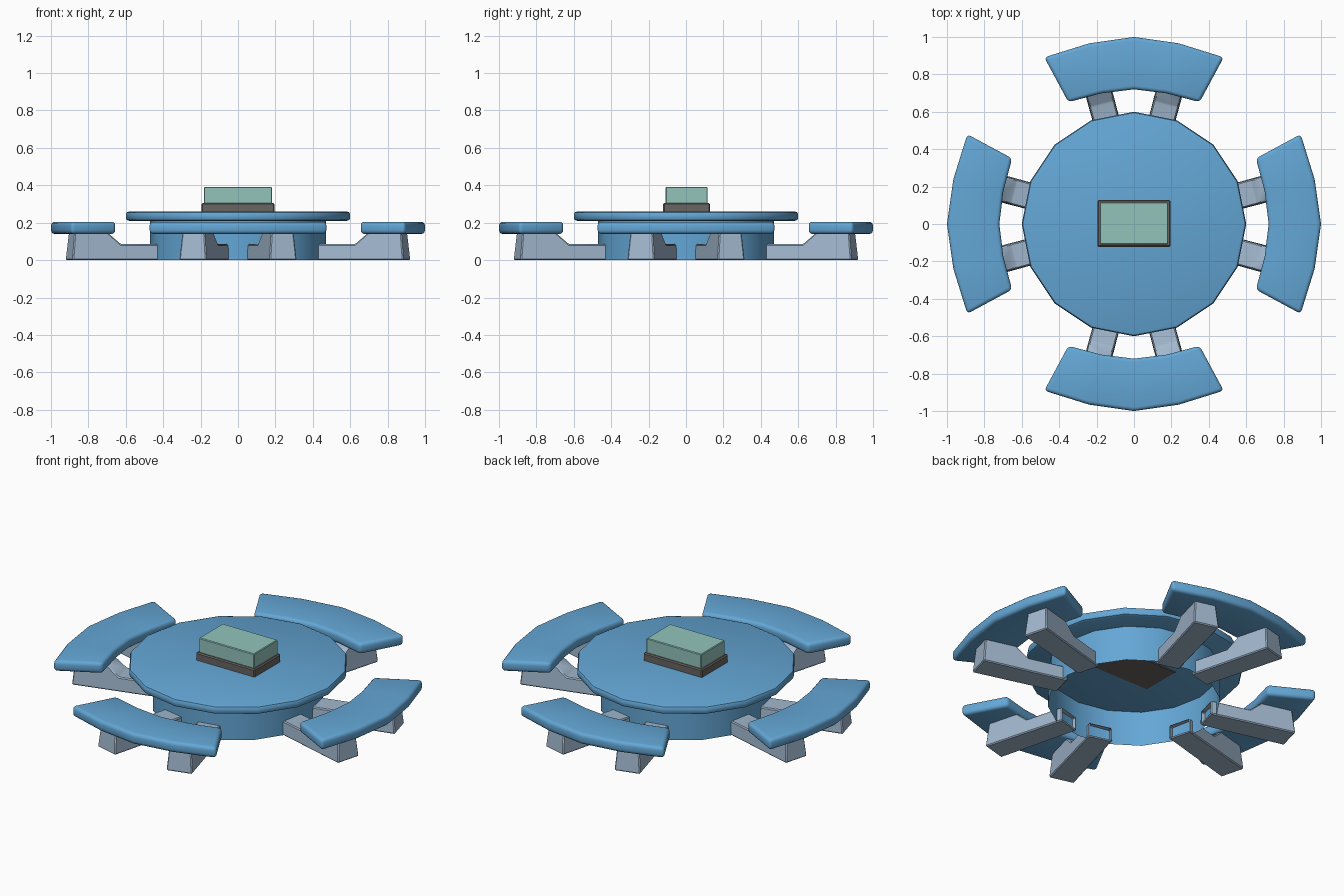
import bpy, bmesh
from math import radians, sin, cos, pi
from mathutils import Matrix

if "Cube" in bpy.data.objects:
    bpy.data.objects.remove(bpy.data.objects["Cube"])


def material(name, rgb):
    m = bpy.data.materials.new(name)
    m.use_nodes = True
    color = (*rgb, 1)
    m.diffuse_color = color
    m.node_tree.nodes["Principled BSDF"].inputs["Base Color"].default_value = color
    return m


BLUE = material("blue", (0.127, 0.385, 0.67))
STEEL = material("pale steel", (0.36, 0.48, 0.62))
TEAL = material("soft teal", (0.29, 0.55, 0.50))
GREY = material("warm grey", (0.14, 0.13, 0.12))


def finish(bm, name, mat, turn=0):
    """Turn the bmesh into a smooth shaded object with sharp hard edges."""
    bmesh.ops.rotate(bm, verts=bm.verts, matrix=Matrix.Rotation(turn, 3, 'Z'))
    mesh = bpy.data.meshes.new(name)
    for f in bm.faces:
        f.smooth = True
    bm.to_mesh(mesh)
    bm.free()
    mesh.set_sharp_from_angle(angle=radians(35))
    mesh.materials.append(mat)
    obj = bpy.data.objects.new(name, mesh)
    bpy.context.collection.objects.link(obj)
    return obj


def chamfer(bm, offset, segments):
    """Bevel every edge that turns more than a gentle curve."""
    bm.normal_update()
    bmesh.ops.recalc_face_normals(bm, faces=bm.faces)
    edges = [e for e in bm.edges if e.calc_face_angle(0) > radians(30)]
    bmesh.ops.bevel(bm, geom=edges, offset=offset, segments=segments,
                    profile=0.5, affect='EDGES', clamp_overlap=True)


def bridge(bm, a, b):
    n = len(a)
    for i in range(n):
        bm.faces.new((a[i], a[(i + 1) % n], b[(i + 1) % n], b[i]))


def lathe(name, profile, sides, mat, capped):
    bm = bmesh.new()
    rings = [[bm.verts.new((r * cos(2 * pi * i / sides), r * sin(2 * pi * i / sides), z))
              for i in range(sides)] for r, z in profile]
    for a, b in zip(rings, rings[1:]):
        bridge(bm, a, b)
    if capped:
        bm.faces.new(rings[0][::-1])
        bm.faces.new(rings[-1])
    return finish(bm, name, mat)


def box(name, size, center, mat, bevel):
    bm = bmesh.new()
    bmesh.ops.create_cube(bm, size=1)
    bmesh.ops.scale(bm, verts=bm.verts, vec=size)
    bmesh.ops.translate(bm, verts=bm.verts, vec=center)
    chamfer(bm, bevel, 1)
    return finish(bm, name, mat)


def bench(name, turn):
    """Curved seat slab, modelled along +x and turned into place."""
    bm = bmesh.new()
    angles = [-28.3, -14, 0, 14, 28.3]
    outer = [1.012, 0.995, 1.0, 0.995, 1.012]
    inner = [0.74, 0.72, 0.72, 0.72, 0.74]
    rows = [[[bm.verts.new((r * cos(radians(a)), r * sin(radians(a)), z))
              for r, a in zip(radii, angles)] for radii in (inner, outer)]
            for z in (0.14, 0.205)]
    (low_in, low_out), (top_in, top_out) = rows
    for i in range(4):
        bm.faces.new((top_in[i], top_out[i], top_out[i + 1], top_in[i + 1]))
        bm.faces.new((low_in[i], low_in[i + 1], low_out[i + 1], low_out[i]))
    bridge(bm, low_out + low_in[::-1], top_out + top_in[::-1])
    chamfer(bm, 0.02, 3)
    return finish(bm, name, BLUE, turn)


def leg(name, turn):
    """Foot arm rising to a seat post; its inner end is an open sleeve."""
    bm = bmesh.new()
    # radius, height, half width
    profile = [(0.43, 0, 0.07), (0.935, 0, 0.075), (0.92, 0.15, 0.062),
               (0.74, 0.15, 0.062), (0.665, 0.085, 0.068), (0.43, 0.085, 0.068)]
    left, right = [[bm.verts.new((r, s * w, z)) for r, z, w in profile] for s in (1, -1)]
    bm.faces.new(left)
    bm.faces.new(right[::-1])
    bridge(bm, left, right)
    chamfer(bm, 0.006, 1)
    bm.normal_update()
    cap = [f for f in bm.faces if f.normal.x < -0.95]
    bmesh.ops.delete(bm, geom=cap, context='FACES')
    return finish(bm, name, STEEL, turn)


# Table top and its open drum base
lathe("table_top", [(0.582, 0.21), (0.595, 0.215), (0.6, 0.226), (0.6, 0.244),
                    (0.595, 0.255), (0.582, 0.26)], 16, BLUE, True)
lathe("drum_base", [(0.47, 0), (0.47, 0.212)], 16, BLUE, False)

# Centre block, passing just through the table top
box("block_plinth", (0.39, 0.25, 0.10), (0, 0.003, 0.256), GREY, 0.006)
box("block_top", (0.365, 0.225, 0.09), (0, 0.003, 0.346), TEAL, 0.004)

# Four benches, each on a pair of legs
for k, side in enumerate(("left", "back", "right", "front")):
    bench(f"{side}_bench", k * pi / 2)
    for n, splay in enumerate((-15, 15)):
        leg(f"{side}_leg_{n + 1}", k * pi / 2 + radians(splay))
